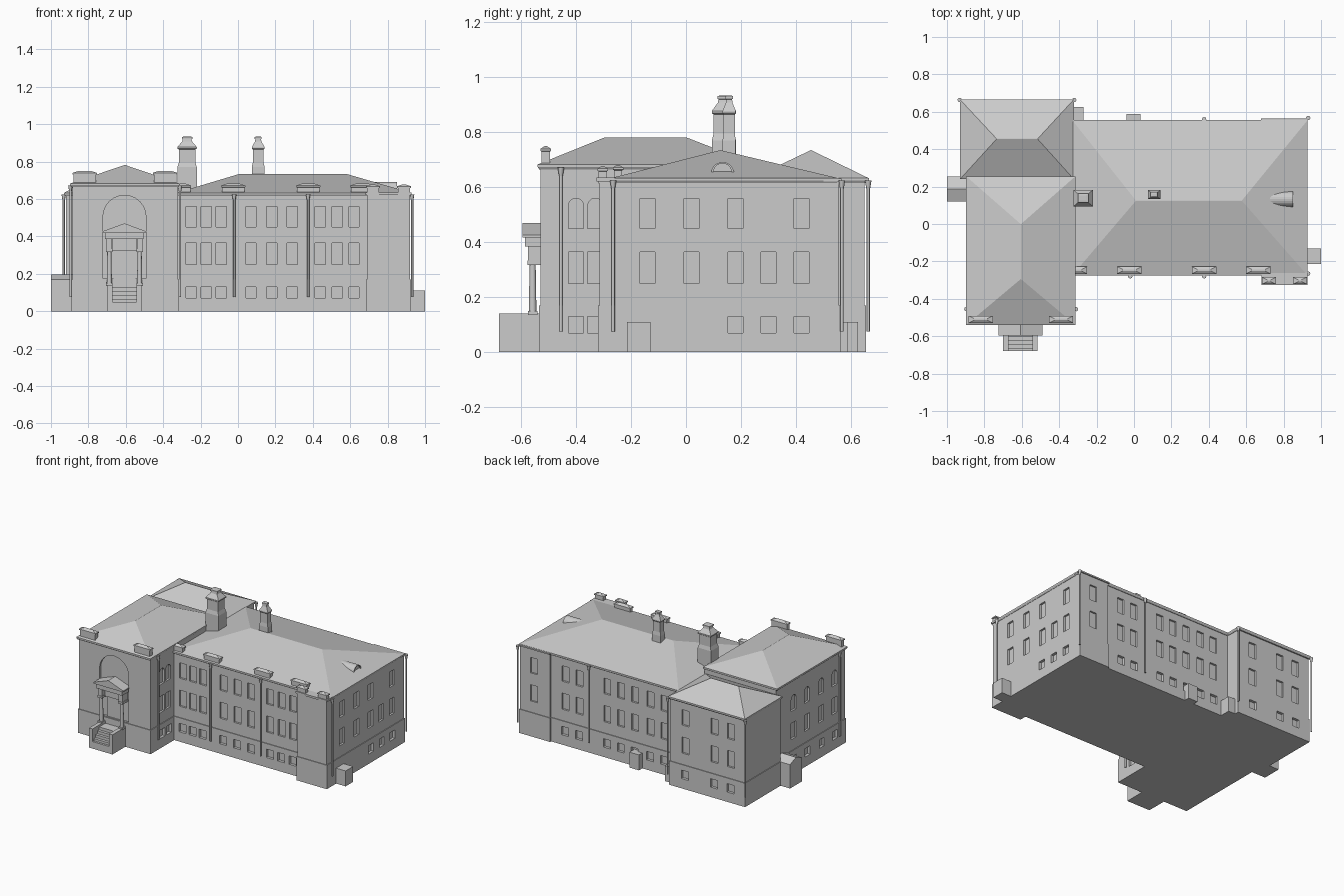
import bpy, bmesh, math

if "Cube" in bpy.data.objects:
    bpy.data.objects.remove(bpy.data.objects["Cube"], do_unlink=True)

stone = bpy.data.materials.new("plain grey")
stone.use_nodes = True
GREY = (0.6, 0.6, 0.6, 1)
stone.diffuse_color = GREY
for node in stone.node_tree.nodes:
    if node.type == "BSDF_PRINCIPLED":
        node.inputs["Base Color"].default_value = GREY


def finish(name, bm):
    bmesh.ops.remove_doubles(bm, verts=bm.verts, dist=0.0001)
    bmesh.ops.recalc_face_normals(bm, faces=bm.faces)
    me = bpy.data.meshes.new(name)
    bm.to_mesh(me)
    bm.free()
    me.materials.append(stone)
    ob = bpy.data.objects.new(name, me)
    bpy.context.collection.objects.link(ob)
    return ob


def loft(name, *rings):
    """Stack of rectangles (x0, x1, y0, y1, z), joined and capped."""
    bm = bmesh.new()
    loops = [[bm.verts.new(p) for p in ((a, c, z), (b, c, z), (b, d, z), (a, d, z))]
             for a, b, c, d, z in rings]
    for lo, hi in zip(loops, loops[1:]):
        for i in range(4):
            j = (i + 1) % 4
            bm.faces.new((lo[i], lo[j], hi[j], hi[i]))
    bm.faces.new(loops[0][::-1])
    bm.faces.new(loops[-1])
    return finish(name, bm)


def box(name, x0, x1, y0, y1, z0, z1):
    return loft(name, (x0, x1, y0, y1, z0), (x0, x1, y0, y1, z1))


def add_prism(bm, axis, p0, p1, points):
    """Extrude a (u, z) outline along the x or y axis."""
    def place(p, u, z):
        return (p, u, z) if axis == "x" else (u, p, z)
    a = [bm.verts.new(place(p0, u, z)) for u, z in points]
    b = [bm.verts.new(place(p1, u, z)) for u, z in points]
    bm.faces.new(a)
    bm.faces.new(b[::-1])
    for i in range(len(a)):
        j = (i + 1) % len(a)
        bm.faces.new((a[j], a[i], b[i], b[j]))


def prism(name, axis, p0, p1, points):
    bm = bmesh.new()
    add_prism(bm, axis, p0, p1, points)
    return finish(name, bm)


def outline(u, z0, z1, w, arch=False):
    r = w / 2
    if not arch:
        return [(u - r, z0), (u + r, z0), (u + r, z1), (u - r, z1)]
    arc = [(u + r * math.cos(math.pi * k / 12), z1 - r + r * math.sin(math.pi * k / 12))
           for k in range(13)]
    return [(u - r, z0), (u + r, z0)] + arc


def carve(ob, openings, depth=0.014):
    """Cut shallow recesses (axis, plane, outline) into a wall block."""
    bm = bmesh.new()
    for axis, plane, pts in openings:
        add_prism(bm, axis, plane - depth, plane + depth, pts)
    cutter = finish("recess_cutter", bm)
    mod = ob.modifiers.new("recesses", "BOOLEAN")
    mod.operation = "DIFFERENCE"
    mod.solver = "EXACT"
    mod.object = cutter
    bpy.context.view_layer.update()
    deps = bpy.context.evaluated_depsgraph_get()
    cut = bpy.data.meshes.new_from_object(ob.evaluated_get(deps))
    ob.modifiers.clear()
    ob.data = cut
    bpy.data.objects.remove(cutter, do_unlink=True)


LOW, MID, TOP = (0.07, 0.13), (0.25, 0.365), (0.45, 0.56)
PLINTH = 0.17


def columns(axis, plane, us, rows=(LOW, MID, TOP), w=0.055, arched_top=False):
    return [(axis, plane, outline(u, z0, z1, w, arched_top and (z0, z1) == TOP))
            for u in us for z0, z1 in rows]


def wing(name, x0, x1, y0, y1, top, openings):
    """Wall block on a slightly wider plinth, both with window recesses."""
    e = 0.005
    wall = box(name + "_walls", x0, x1, y0, y1, PLINTH, top)
    base = box(name + "_plinth", x0 - e, x1 + e, y0 - e, y1 + e, 0, PLINTH)
    upper = [o for o in openings if o[2][0][1] > PLINTH]
    lower = [o for o in openings if o[2][0][1] < PLINTH]
    if upper:
        carve(wall, upper)
    if lower:
        carve(base, lower)


# Walls
front_cols = [-0.25, -0.17, -0.09, 0.07, 0.18, 0.29, 0.44, 0.53, 0.62]
back_cols = [0.57, 0.46, 0.24, 0.13, 0.02, -0.1, -0.21]
wing("main_wing", -0.33, 0.92, -0.265, 0.545, 0.63,
     columns("y", -0.265, front_cols) + columns("y", 0.545, back_cols)
     + columns("x", 0.92, [-0.14, 0.02], (MID, TOP))
     + columns("x", 0.92, [0.18, 0.42]) + columns("x", 0.92, [0.3], (LOW, MID)))
wing("front_wing", -0.885, -0.32, -0.53, 0.25, 0.675,
     columns("x", -0.885, [0.05, -0.1, -0.26, -0.41], arched_top=True)
     + columns("x", -0.32, [-0.4, -0.33], arched_top=True)
     + [("y", -0.53, outline(-0.607, PLINTH + 0.005, 0.62, 0.23, True))])
wing("back_wing", -0.92, -0.33, 0.25, 0.65, 0.63,
     columns("y", 0.65, [-0.45, -0.68, -0.81]))
wing("front_corner_bay", 0.69, 0.92, -0.315, -0.2, 0.63, [])
wing("back_corner_bay", 0.685, 0.92, 0.5, 0.557, 0.625,
     columns("y", 0.557, [0.81], (MID, TOP)))


# Hipped roofs with a thin eaves band
def hip_roof(name, x0, x1, y0, y1, z, ridge, peak):
    loft(name, (x0 + 0.006, x1 - 0.006, y0 + 0.006, y1 - 0.006, z - 0.015),
         (x0, x1, y0, y1, z - 0.006), (x0, x1, y0, y1, z + 0.003), (*ridge, peak))


hip_roof("main_roof", -0.33, 0.928, -0.275, 0.555, 0.63, (0.01, 0.577, 0.124, 0.126), 0.735)
hip_roof("front_wing_roof", -0.898, -0.313, -0.54, 0.255, 0.68, (-0.606, -0.604, -0.295, 0.0), 0.782)
hip_roof("back_wing_roof", -0.93, -0.322, 0.24, 0.665, 0.63, (-0.735, -0.515, 0.454, 0.456), 0.735)
box("corner_bay_cap", 0.682, 0.928, -0.325, -0.26, 0.622, 0.636)
box("back_bay_cap", 0.68, 0.928, 0.5, 0.565, 0.622, 0.632)


# Parapet blocks with small hipped caps
def parapet_block(x0, x1, y, z):
    d = 0.019
    loft("parapet_block", (x0 + 0.005, x1 - 0.005, y - d + 0.004, y + d - 0.004, z - 0.015),
         (x0 + 0.005, x1 - 0.005, y - d + 0.004, y + d - 0.004, z + 0.03),
         (x0, x1, y - d, y + d, z + 0.032), (x0, x1, y - d, y + d, z + 0.04),
         (x0 + 0.03, x1 - 0.03, y - 0.004, y + 0.004, z + 0.05))


for x0, x1 in ((-0.885, -0.755), (-0.455, -0.325)):
    parapet_block(x0, x1, -0.51, 0.7)
for x0, x1 in ((-0.34, -0.25), (-0.09, 0.04), (0.31, 0.44), (0.6, 0.73)):
    parapet_block(x0, x1, -0.247, 0.632)
for x0, x1 in ((0.684, 0.76), (0.85, 0.925)):
    parapet_block(x0, x1, -0.303, 0.628)


# Chimneys
def chimney(name, x, y, hx, hy, z):
    def ring(k, h):
        return (x - hx * k, x + hx * k, y - hy * k, y + hy * k, h)
    loft(name, ring(1, z), ring(1, 0.77), ring(0.85, 0.795), ring(0.85, 0.865),
         ring(1, 0.87), ring(1, 0.878), ring(0.5, 0.908), ring(0.45, 0.92),
         ring(0.55, 0.922), ring(0.55, 0.932), ring(0.3, 0.934))


chimney("large_chimney", -0.272, 0.138, 0.052, 0.044, 0.6)
chimney("small_chimney", 0.108, 0.157, 0.034, 0.024, 0.68)

# Half-round roof dormer
lunette = prism("lunette_dormer", "x", 0.7, 0.85, outline(0.133, 0.645, 0.692, 0.084, True))
carve(lunette, [("x", 0.85, outline(0.133, 0.653, 0.687, 0.066, True))], 0.008)

# Entrance steps with cheek walls
box("step_base", -0.7, -0.515, -0.68, -0.52, 0, 0.05)
for x0, x1 in ((-0.7, -0.672), (-0.543, -0.515)):
    box("step_cheek", x0, x1, -0.68, -0.52, 0, 0.14)
for i, y in enumerate((-0.665, -0.645, -0.625, -0.605)):
    box("step", -0.672, -0.543, y, -0.52, 0.04, 0.066 + 0.02 * i)

# Portico
box("door_panel", -0.665, -0.549, -0.524, -0.515, 0.126, 0.33)
box("door_lintel", -0.67, -0.544, -0.545, -0.51, 0.325, 0.415)


def cylinder(name, x, y, r0, r1, z0, z1, sides=12):
    bm = bmesh.new()
    bmesh.ops.create_cone(bm, cap_ends=True, segments=sides, radius1=r0, radius2=r1, depth=z1 - z0)
    bmesh.ops.translate(bm, verts=bm.verts, vec=(x, y, (z0 + z1) / 2))
    ob = finish(name, bm)
    for p in ob.data.polygons:
        p.use_smooth = len(p.vertices) == 4
    return ob


for x in (-0.688, -0.526):
    cylinder("portico_column", x, -0.558, 0.014, 0.011, 0.14, 0.32)
    box("column_base", x - 0.017, x + 0.017, -0.575, -0.54, 0.136, 0.15)
    box("column_capital", x - 0.018, x + 0.018, -0.577, -0.51, 0.318, 0.333)
    box("column_block", x - 0.015, x + 0.015, -0.574, -0.51, 0.333, 0.415)
box("entablature", -0.71, -0.505, -0.585, -0.51, 0.385, 0.42)
prism("pediment", "y", -0.595, -0.51,
      [(-0.725, 0.418), (-0.49, 0.418), (-0.49, 0.427), (-0.607, 0.47), (-0.725, 0.427)])

# Small ground-level annexes
prism("side_porch", "x", -1.0, -0.88,
      [(0.12, 0), (0.255, 0), (0.255, 0.17), (0.1875, 0.197), (0.12, 0.17)])
box("east_annex", 0.9, 1.0, -0.215, -0.13, 0, 0.11)
box("back_annex", -0.04, 0.035, 0.53, 0.588, 0, 0.11)
box("back_corner_annex", -0.34, -0.27, 0.53, 0.625, 0, 0.11)

# Downpipes with hopper heads
for x, y, top in ((-0.896, -0.455, 0.672), (-0.31, -0.455, 0.672), (-0.02, -0.28, 0.625),
                  (0.375, -0.28, 0.625), (0.931, -0.265, 0.625), (0.931, 0.567, 0.625),
                  (0.375, 0.56, 0.625), (-0.932, 0.663, 0.625), (-0.32, 0.663, 0.625)):
    cylinder("downpipe", x, y, 0.006, 0.006, 0.075, top, 8)
    cylinder("hopper_head", x, y, 0.007, 0.012, top - 0.03, top, 8)
